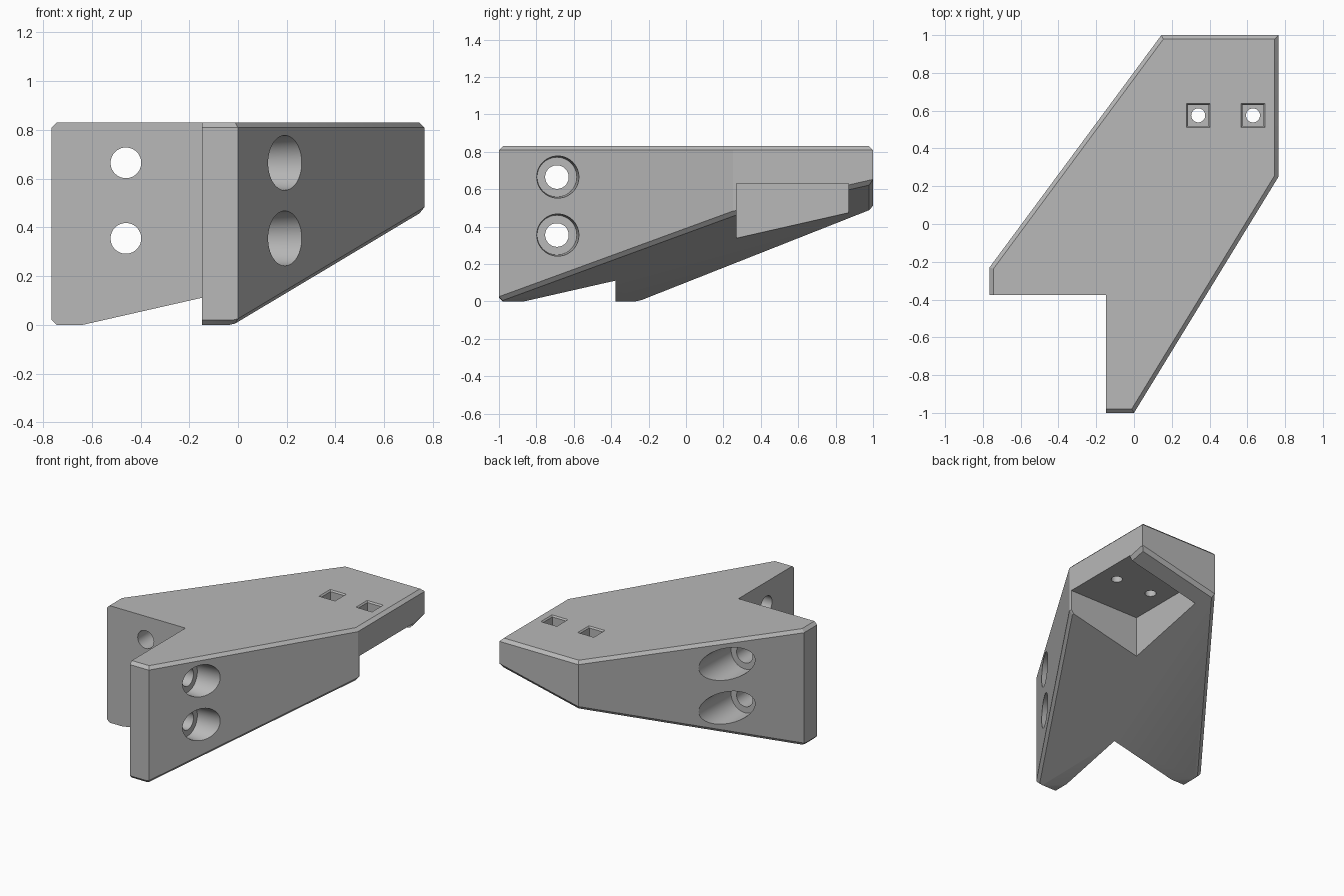
import bpy
import bmesh
import math
from mathutils import Vector, Matrix

if "Cube" in bpy.data.objects:
    bpy.data.objects.remove(bpy.data.objects["Cube"], do_unlink=True)

TOP = 0.83
BEVEL = 0.021

grey = bpy.data.materials.new("plain grey")
grey.use_nodes = True
grey.diffuse_color = (0.48, 0.48, 0.48, 1)
grey.node_tree.nodes["Principled BSDF"].inputs["Base Color"].default_value = (0.48, 0.48, 0.48, 1)


def make_object(name, bm):
    bmesh.ops.recalc_face_normals(bm, faces=bm.faces)
    mesh = bpy.data.meshes.new(name)
    bm.to_mesh(mesh)
    bm.free()
    obj = bpy.data.objects.new(name, mesh)
    bpy.context.collection.objects.link(obj)
    mesh.materials.append(grey)
    return obj


def slice_off(bm, point, normal):
    """Remove everything on the outer side of a plane and cap the cut."""
    geom = bm.verts[:] + bm.edges[:] + bm.faces[:]
    cut = bmesh.ops.bisect_plane(bm, geom=geom, dist=1e-6, plane_co=point,
                                 plane_no=normal, clear_outer=True)["geom_cut"]
    edges = [e for e in cut if isinstance(e, bmesh.types.BMEdge) and e.is_boundary]
    if len(edges) > 2:
        bmesh.ops.holes_fill(bm, edges=edges, sides=0)


def box(name, lo, hi, lip=0.0):
    """Box between two corners; lip widens its upper face."""
    bm = bmesh.new()
    bmesh.ops.create_cube(bm, size=1)
    lo, hi = Vector(lo), Vector(hi)
    for v in bm.verts:
        grow = 1 + (2 * lip / (hi.x - lo.x) if v.co.z > 0 else 0)
        v.co = (lo + hi) / 2 + Vector((v.co.x * (hi.x - lo.x) * grow,
                                       v.co.y * (hi.y - lo.y) * grow,
                                       v.co.z * (hi.z - lo.z)))
    return make_object(name, bm)


def bore(name, start, end, r1, r2):
    """Round cutter from start to end, radius r1 to r2."""
    start, end = Vector(start), Vector(end)
    axis = end - start
    turn = axis.to_track_quat('Z', 'Y').to_matrix().to_4x4()
    bm = bmesh.new()
    bmesh.ops.create_cone(bm, cap_ends=True, segments=48, radius1=r1, radius2=r2,
                          depth=axis.length,
                          matrix=Matrix.Translation((start + end) / 2) @ turn)
    return make_object(name, bm)


# Bracket body: a block trimmed by its outer walls and the sloping underside
bm = bmesh.new()
bmesh.ops.create_cube(bm, size=4)
slope = Vector((0.227, 0.227, -1)).normalized()
slope_point = Vector((-0.63, -0.385, 0))
down = Vector((0, 0, -1))
sides = []
for a, b in [((-0.765, -1), (0, -1)), ((0, -1), (0.765, 0.25)),
             ((0.765, 0.25), (0.765, 1)), ((0.765, 1), (0.145, 1)),
             ((0.145, 1), (-0.765, -0.23)), ((-0.765, -0.23), (-0.765, -1))]:
    d = Vector((b[0] - a[0], b[1] - a[1], 0))
    sides.append((Vector((a[0], a[1], 0)), Vector((d.y, -d.x, 0)).normalized()))
ends = [(Vector((0, 0, TOP)), -down), (Vector((0, 0, 0)), down), (slope_point, slope)]
for point, normal in sides + ends:
    slice_off(bm, point, normal)

# Chamfers along the upper and lower outer edges
for p, ns in sides:
    for q, ne in ends:
        corner = Vector((p.x, p.y, q.z + (q - p).xy.dot(ne.xy) / ne.z))
        inward = (ne - ns * ne.dot(ns)).normalized()
        slice_off(bm, corner - inward * BEVEL, (ns + ne).normalized())
body = make_object("bracket_body", bm)

# Corner notch between the two arms, and the pocket below the mounting end
cutters = [box("notch_cutter", (-2, -2, -1), (-0.148, -0.377, 2)),
           box("pocket_cutter", (0.205, 0.27, -1), (2, 0.87, 0.63))]

# Tapered screw recesses with through holes in both arms
for z in (0.355, 0.665):
    cutters += [bore("front_recess", (0.09, -0.69, z), (0.39, -0.69, z), 0.106, 0.126),
                bore("front_hole", (-0.3, -0.69, z), (0.2, -0.69, z), 0.063, 0.063),
                bore("left_recess", (-0.46, 0.0, z), (-0.46, 0.5, z), 0.106, 0.126),
                bore("left_hole", (-0.46, -0.5, z), (-0.46, 0.1, z), 0.063, 0.063)]

# Square nut seats with small holes down into the pocket
for x in (0.34, 0.63):
    cutters += [box("nut_seat", (x - 0.055, 0.52, 0.745), (x + 0.055, 0.63, 0.825)),
                box("nut_seat_lip", (x - 0.055, 0.52, 0.82), (x + 0.055, 0.63, 0.835), 0.012),
                bore("nut_hole", (x, 0.575, 0.55), (x, 0.575, 0.78), 0.037, 0.037)]

bpy.ops.object.select_all(action='DESELECT')
bpy.context.view_layer.objects.active = body
body.select_set(True)
for cutter in cutters:
    cutter.hide_render = True
    mod = body.modifiers.new(cutter.name, 'BOOLEAN')
    mod.operation = 'DIFFERENCE'
    mod.solver = 'EXACT'
    mod.object = cutter
    bpy.ops.object.modifier_apply(modifier=mod.name)
    bpy.data.objects.remove(cutter, do_unlink=True)

bpy.ops.object.shade_smooth_by_angle(angle=math.radians(25))
